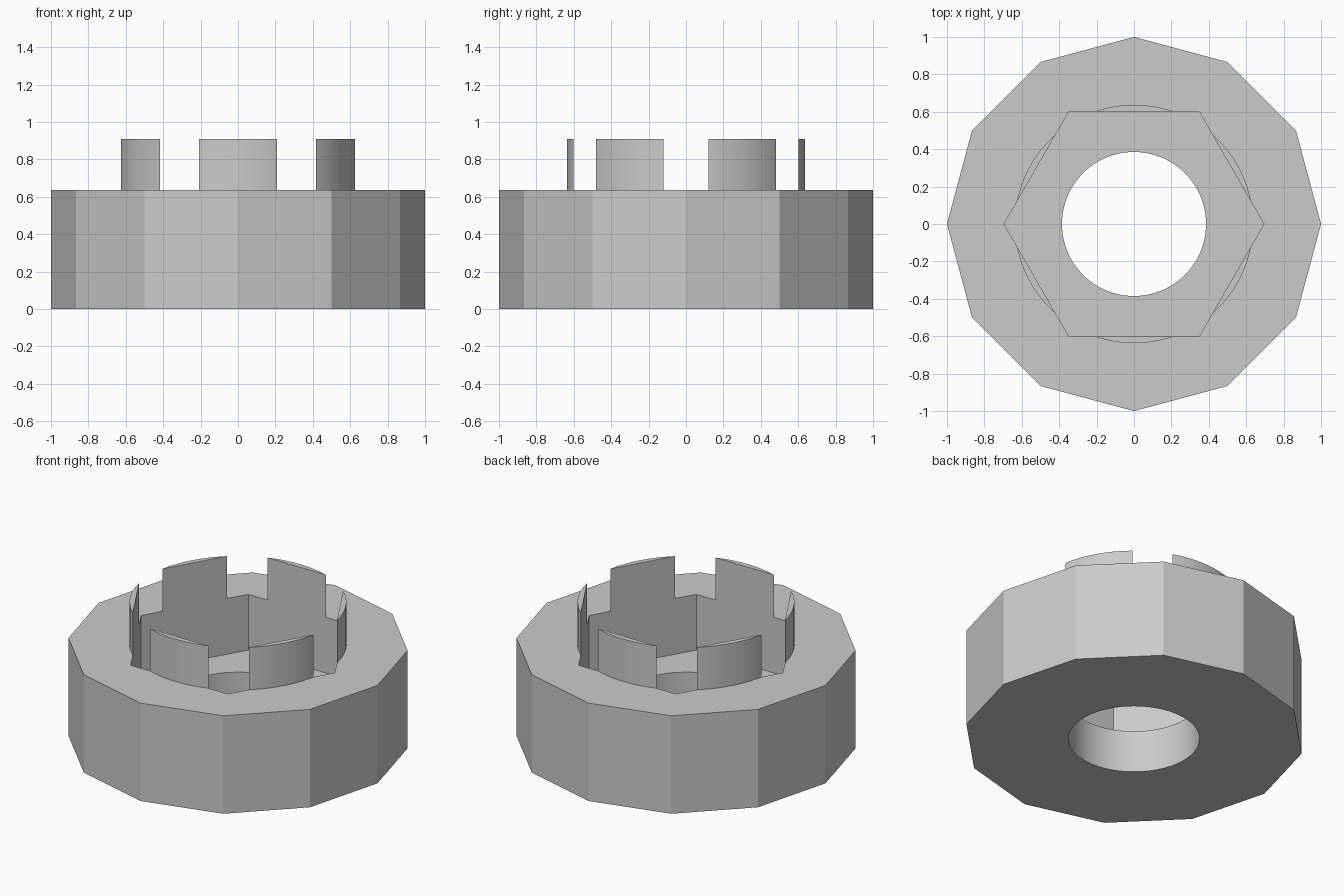
import bpy, math

if "Cube" in bpy.data.objects:
    bpy.data.objects.remove(bpy.data.objects["Cube"])

HEIGHT, CROWN_TOP, FLOOR = 0.635, 0.91, 0.274

grey = bpy.data.materials.new("light_grey")
grey.diffuse_color = (0.6, 0.6, 0.6, 1)
grey.use_nodes = True
grey.node_tree.nodes["Principled BSDF"].inputs["Base Color"].default_value = grey.diffuse_color


def prism(name, sides, radius, z0, z1):
    """Upright prism with its first corner on the +x axis."""
    ring = [(radius * math.cos(2 * math.pi * i / sides),
             radius * math.sin(2 * math.pi * i / sides)) for i in range(sides)]
    verts = [(x, y, z) for z in (z0, z1) for x, y in ring]
    faces = [tuple(reversed(range(sides))), tuple(range(sides, 2 * sides))]
    for i in range(sides):
        j = (i + 1) % sides
        faces.append((i, j, j + sides, i + sides))
    mesh = bpy.data.meshes.new(name)
    mesh.from_pydata(verts, [], faces)
    mesh.materials.append(grey)
    obj = bpy.data.objects.new(name, mesh)
    bpy.context.collection.objects.link(obj)
    return obj


def combine(target, tool, operation):
    """Apply a boolean and discard the tool."""
    mod = target.modifiers.new(operation.lower(), 'BOOLEAN')
    mod.operation, mod.solver, mod.object = operation, 'EXACT', tool
    bpy.context.view_layer.objects.active = target
    bpy.ops.object.modifier_apply(modifier=mod.name)
    bpy.data.objects.remove(tool)


# Twelve-sided body with a round collar rising from it
body = prism("castellated_nut_holder", 12, 1.0, 0, HEIGHT)
combine(body, prism("collar", 96, 0.637, 0.1, CROWN_TOP), 'UNION')

# Hexagonal pocket splits the collar into six thin tabs
combine(body, prism("hex_pocket", 6, 0.695, FLOOR, 1.2), 'DIFFERENCE')

# Round bore through the floor
combine(body, prism("bore", 96, 0.385, -0.2, 1.2), 'DIFFERENCE')

# Smooth the round walls, keep the corners crisp
bpy.ops.object.select_all(action='DESELECT')
body.select_set(True)
bpy.context.view_layer.objects.active = body
bpy.ops.object.shade_smooth_by_angle(angle=math.radians(20))
